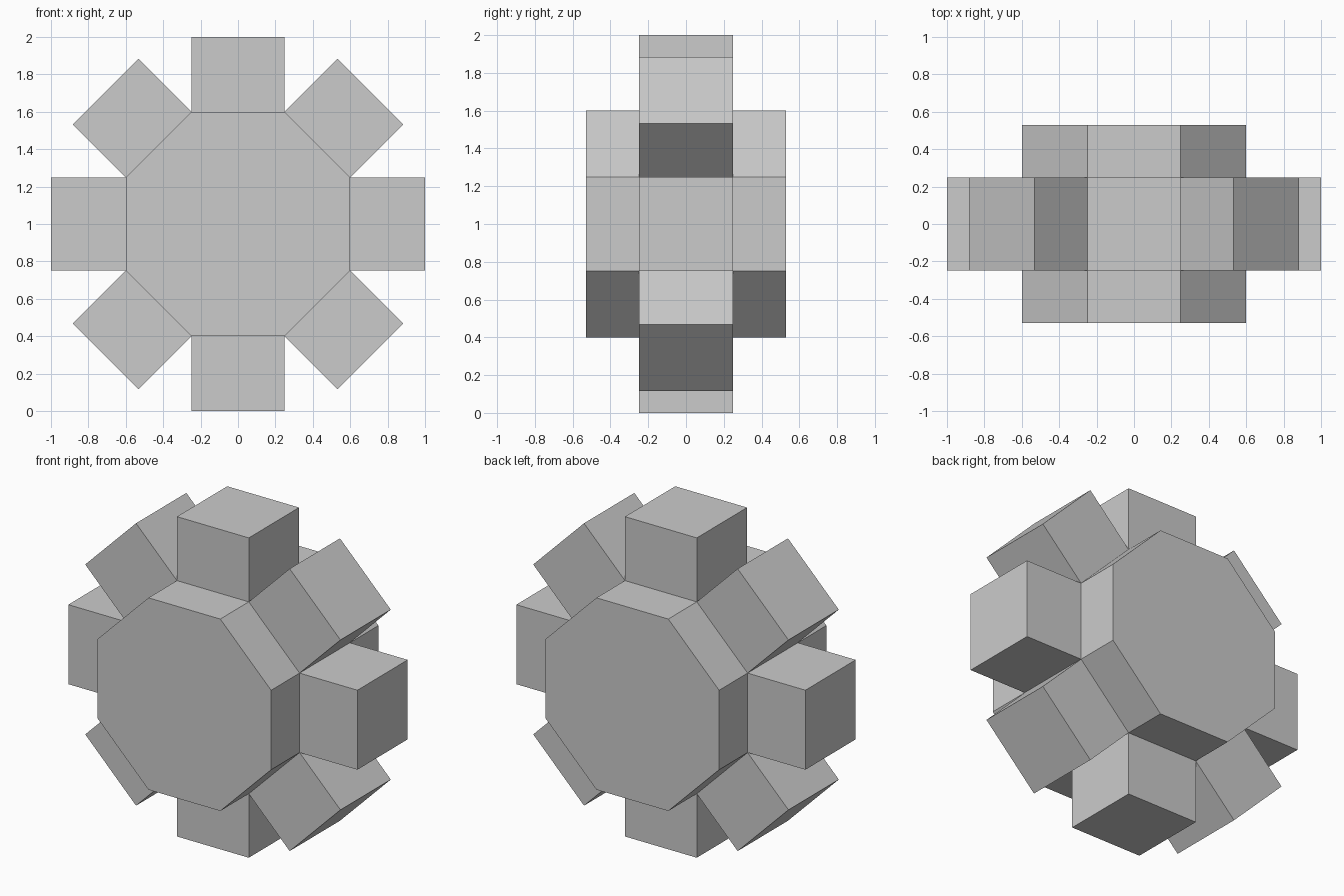
import bpy, bmesh, math
from mathutils import Matrix, Vector

if "Cube" in bpy.data.objects:
    bpy.data.objects.remove(bpy.data.objects["Cube"])

APOTHEM, TIP, HALF_DEPTH, HALF_TOOTH = 0.60, 1.0, 0.53, 0.2485
CENTRE = Vector((0, 0, 1))

bm = bmesh.new()

# Octagonal hub lying along y, flats facing up, down and sideways
bmesh.ops.create_cone(bm, cap_ends=True, segments=8, depth=2 * HALF_DEPTH,
                      radius1=APOTHEM / math.cos(math.pi / 8),
                      radius2=APOTHEM / math.cos(math.pi / 8))
turn = Matrix.Rotation(math.pi / 2, 4, 'X') @ Matrix.Rotation(math.pi / 8, 4, 'Z')
# Use the turn only if it puts flats on the axes
if abs(max((turn @ v.co).z for v in bm.verts) - APOTHEM) > 0.01:
    turn = Matrix.Rotation(math.pi / 2, 4, 'X')
bmesh.ops.transform(bm, matrix=Matrix.Translation(CENTRE) @ turn, verts=bm.verts)

# Split the rim into three bands
for y in (-HALF_TOOTH, HALF_TOOTH):
    bmesh.ops.bisect_plane(bm, geom=bm.verts[:] + bm.edges[:] + bm.faces[:],
                           plane_co=(0, y, 0), plane_no=(0, 1, 0))
bm.normal_update()

# Pull a square tooth out of every middle-band face
middle = [f for f in bm.faces
          if abs(f.normal.y) < 0.5 and abs(f.calc_center_median().y) < 0.01]
for face in middle:
    push = face.normal * (TIP - APOTHEM)
    new = bmesh.ops.extrude_face_region(bm, geom=[face])['geom']
    bmesh.ops.translate(bm, vec=push,
                        verts=[g for g in new if isinstance(g, bmesh.types.BMVert)])
    bm.faces.remove(face) if face.is_valid else None

bmesh.ops.recalc_face_normals(bm, faces=bm.faces)
mesh = bpy.data.meshes.new("toothed_wheel")
bm.to_mesh(mesh)
bm.free()
bpy.context.collection.objects.link(bpy.data.objects.new("toothed_wheel", mesh))
